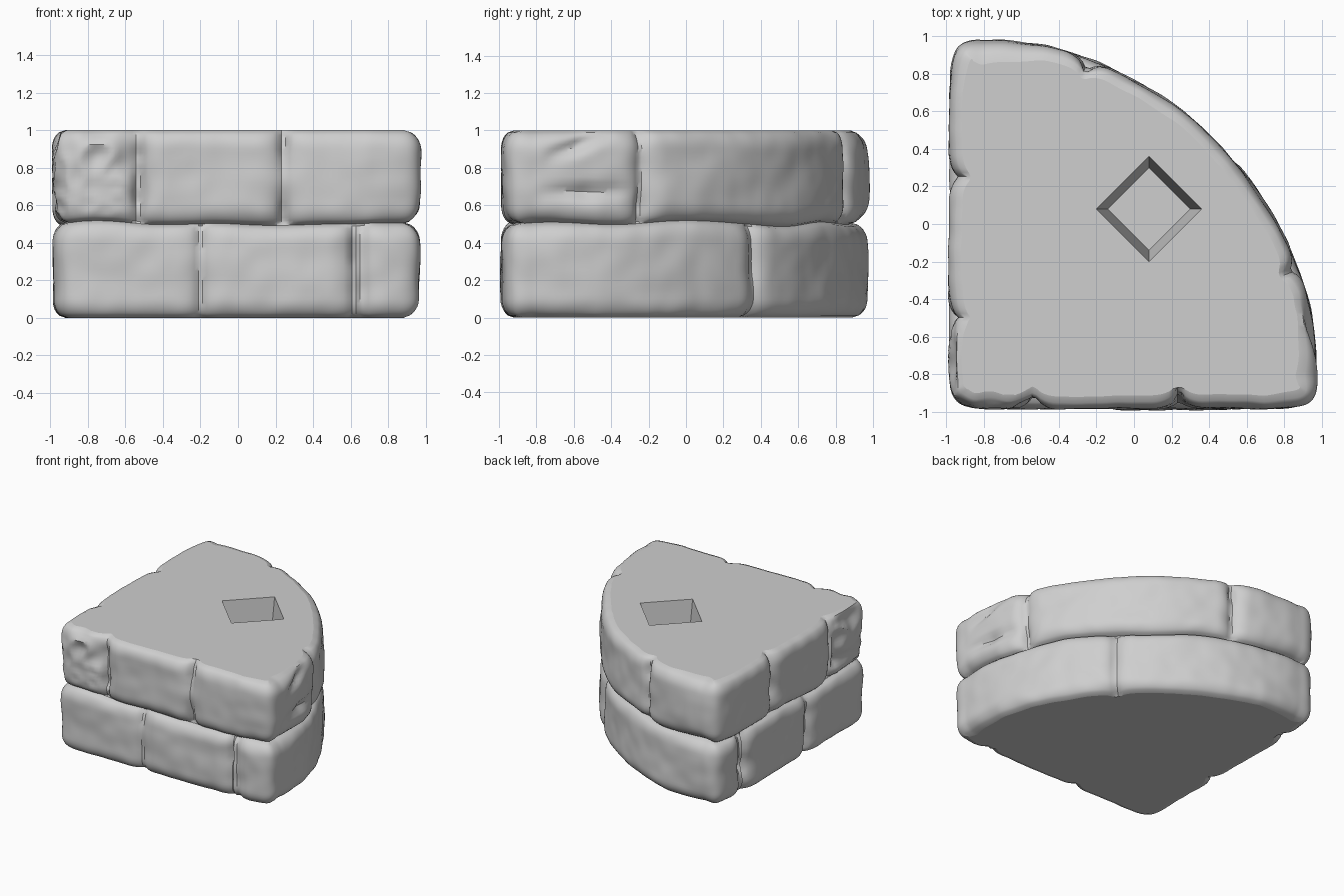
import bpy
import bmesh
from math import cos, sin, exp, pi, radians, sqrt
from mathutils import Vector, noise

if "Cube" in bpy.data.objects:
    bpy.data.objects.remove(bpy.data.objects["Cube"])

CORNER = Vector((-0.985, -0.985))
SIZE = 1.99
STEPS = 90
ROWS = 24
HALF = 0.5

stone = bpy.data.materials.new("grey_stone")
stone.use_nodes = True
stone.diffuse_color = (0.62, 0.62, 0.62, 1)
stone.node_tree.nodes["Principled BSDF"].inputs["Base Color"].default_value = (0.62, 0.62, 0.62, 1)


def on_arc(degrees):
    a = radians(degrees)
    return CORNER + Vector((cos(a), sin(a))) * (SIZE + 0.025 * sin(2 * a))


# Quarter-round plan, sampled evenly and smoothed to round its corners
def plan_outline():
    pts = [CORNER + Vector((SIZE * i / STEPS, 0)) for i in range(STEPS)]
    arc_steps = int(STEPS * pi / 2)
    pts += [on_arc(90 * i / arc_steps) for i in range(arc_steps)]
    pts += [CORNER + Vector((0, SIZE * (1 - i / STEPS))) for i in range(STEPS)]
    for _ in range(42):
        pts = [(pts[i - 1] + p + pts[(i + 1) % len(pts)]) / 3 for i, p in enumerate(pts)]
    return pts


def rounded(d, radius, depth):
    t = max(0, 1 - max(d, 0) / radius)
    return depth * (1 - sqrt(1 - t * t))


def gash(p, z, middle, length, height, slope):
    d = (p - middle).length / length
    if d >= 1:
        return 0
    line = height + slope * (p.y - middle.y)
    return 0.045 * (1 - d) * exp(-((z - line) / 0.04) ** 2)


# How far the stone face sits behind the plan outline
def inset(p, z, base, joints):
    seam = abs(z - HALF)
    edge = min(z - base, base + HALF - z)
    away = min(1, seam / 0.08)
    wobble = 0.03 * noise.noise(Vector((p.x * 3, p.y * 3, z * 6)))
    gap = min((p - j).length for j in joints) + wobble
    amount = rounded(edge, 0.1, 0.07) + rounded(gap, 0.13, 0.075)
    amount = min(amount, 0.07 + 0.04 * away)
    amount += 0.013 * noise.noise(Vector((p.x * 2.5, p.y * 2.5, z * 4 + 5)))
    amount += 0.006 * noise.noise(Vector((p.x * 8, p.y * 8, z * 8)))
    # blunted ends of the curved side
    tip = min((p - on_arc(a)).length for a in (5, 85))
    amount += max(0, 1 - tip / 0.35) * (0.02 + rounded(edge, 0.2, 0.05))
    if base > 0:
        # worn corner stone and chipped curved stone
        if (p - CORNER).length < 0.45:
            amount += 0.05 * away * abs(noise.noise(Vector((p.x * 6, p.y * 6, z * 7))))
        amount += gash(p, z, on_arc(13), 0.28, 0.67, 0.03)
        amount += gash(p, z, on_arc(12), 0.2, 0.92, 0.35)
    return amount


# Flat top with a tapered square socket
def socketed_top(bm, boundary, z):
    def diamond(r, height):
        return [bm.verts.new((0.08 + r * cos(k * pi / 2), 0.08 + r * sin(k * pi / 2), height))
                for k in range(4)]
    rim, floor = diamond(0.28, z), diamond(0.22, z - 0.4)
    rim_edges = [bm.edges.new((rim[k - 1], rim[k])) for k in range(4)]
    bmesh.ops.triangle_fill(bm, edges=boundary + rim_edges, use_beauty=True)
    for k in range(4):
        bm.faces.new((rim[k - 1], rim[k], floor[k], floor[k - 1]))
    bm.faces.new(floor)


# One course of stones, open where it meets the other course
def course(name, base, joints):
    outline = plan_outline()
    n = len(outline)
    bm = bmesh.new()
    rings = []
    for row in range(ROWS + 1):
        t = 0.25 - 0.25 * cos(pi * row / ROWS) + 0.5 * row / ROWS
        z = base + HALF * t
        ring = []
        for i, p in enumerate(outline):
            tangent = (outline[(i + 1) % n] - outline[i - 1]).normalized()
            normal = Vector((tangent.y, -tangent.x))
            q = p - normal * inset(p, z, base, joints)
            wave = 0.025 * noise.noise(Vector((p.x * 2, p.y * 2, 9)))
            wave *= (1 - t) if base > 0 else t
            ring.append(bm.verts.new((q.x, q.y, z + wave)))
        rings.append(ring)
    for low, high in zip(rings, rings[1:]):
        for i in range(n):
            j = (i + 1) % n
            bm.faces.new((low[i], low[j], high[j], high[i]))
    cap = rings[-1] if base > 0 else rings[0]
    boundary = [bm.edges.get((cap[i - 1], cap[i])) for i in range(n)]
    if base > 0:
        socketed_top(bm, boundary, base + HALF)
    else:
        bm.faces.new(cap[::-1])
    for edge in boundary:
        edge.smooth = False
    bmesh.ops.recalc_face_normals(bm, faces=bm.faces[:])
    mesh = bpy.data.meshes.new(name)
    bm.to_mesh(mesh)
    bm.free()
    mesh.materials.append(stone)
    obj = bpy.data.objects.new(name, mesh)
    bpy.context.collection.objects.link(obj)
    bpy.ops.object.select_all(action='DESELECT')
    obj.select_set(True)
    bpy.context.view_layer.objects.active = obj
    bpy.ops.object.shade_smooth_by_angle(angle=radians(35), keep_sharp_edges=True)


# Vertical joints on the front, the curved side and the straight side
def joint_points(front, curve, side):
    return ([Vector((x, CORNER.y)) for x in front] + [on_arc(a) for a in curve]
            + [Vector((CORNER.x, y)) for y in side])


course("lower_stone_course", 0, joint_points((-0.2, 0.61, 0.66), (42.5,), (-0.2, 0.61, 0.66)))
course("upper_stone_course", HALF, joint_points((-0.53, 0.24), (22, 68), (-0.5, 0.25)))
